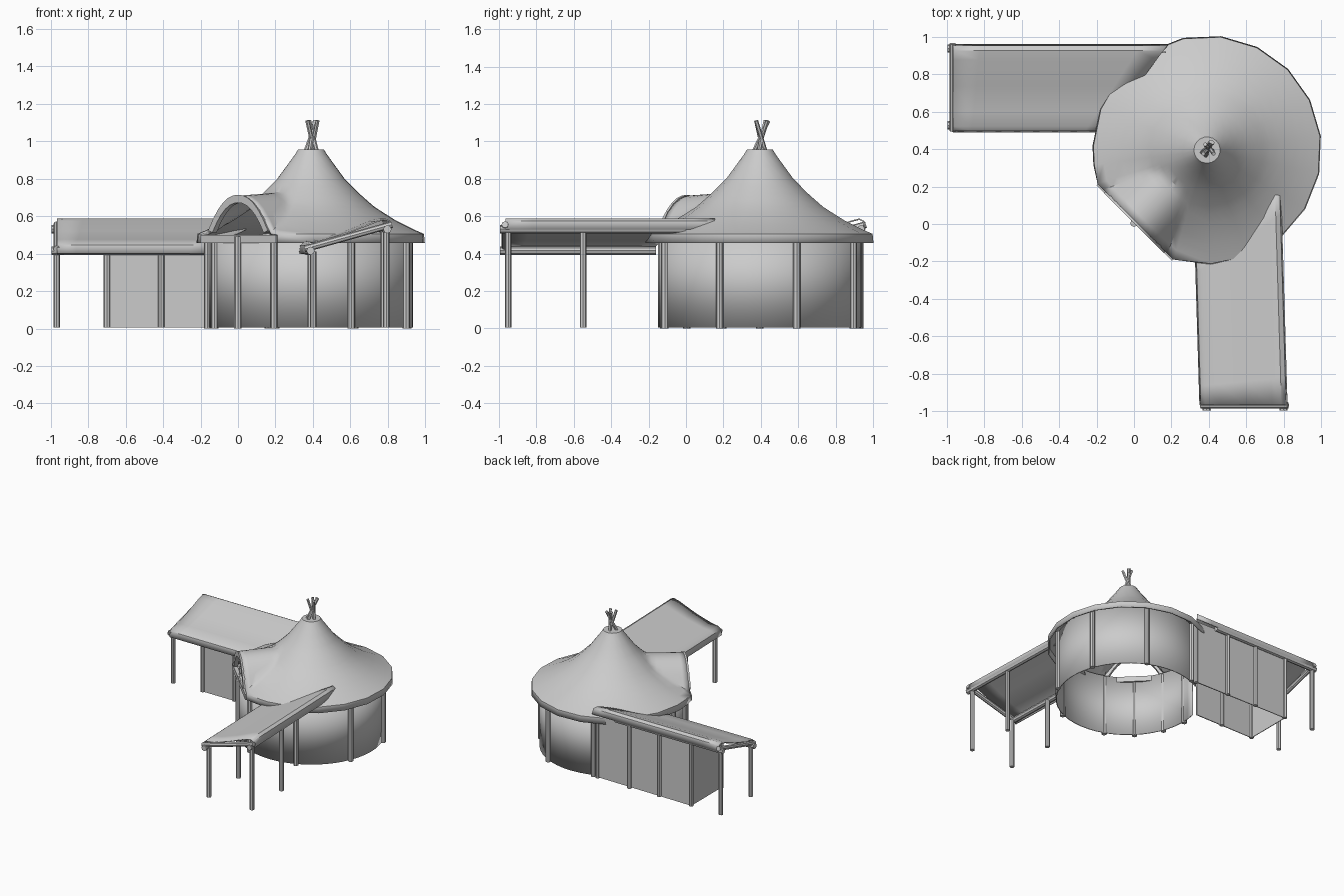
import bpy, bmesh
from math import sin, cos, radians, atan2, pi
from mathutils import Vector

if "Cube" in bpy.data.objects:
    bpy.data.objects.remove(bpy.data.objects["Cube"])

CX, CY = 0.39, 0.395
DOOR = 225  # direction the entrance faces, degrees


def make(name, verts, faces, thick=0.0, offset=-1, smooth=True):
    me = bpy.data.meshes.new(name)
    me.from_pydata([tuple(v) for v in verts], [], faces)
    bm = bmesh.new()
    bm.from_mesh(me)
    bmesh.ops.recalc_face_normals(bm, faces=bm.faces)
    bm.to_mesh(me)
    bm.free()
    ob = bpy.data.objects.new(name, me)
    bpy.context.collection.objects.link(ob)
    if thick:
        m = ob.modifiers.new("thickness", 'SOLIDIFY')
        m.thickness, m.offset = thick, offset
    if smooth:
        bpy.ops.object.select_all(action='DESELECT')
        bpy.context.view_layer.objects.active = ob
        ob.select_set(True)
        bpy.ops.object.shade_smooth_by_angle(angle=radians(35))
    return ob


def log(name, a, b, r=0.018, n=8):
    a, b = Vector(a), Vector(b)
    q = (b - a).to_track_quat('Z', 'Y')
    ring = [q @ Vector((r * cos(2 * pi * i / n), r * sin(2 * pi * i / n), 0)) for i in range(n)]
    vs = [a + p for p in ring] + [b + p for p in ring]
    fs = [(i, (i + 1) % n, n + (i + 1) % n, n + i) for i in range(n)]
    return make(name, vs, fs + [tuple(range(n)), tuple(range(n, 2 * n))])


def polar(r, deg, z=0.0):
    return Vector((CX + r * cos(radians(deg)), CY + r * sin(radians(deg)), z))


# roof: swept profile (radius, height) with an arched dormer raised over the entrance
PROFILE = [(0, .955), (.07, .955), (.085, .93), (.18, .80), (.26, .72), (.34, .65), (.45, .58), (.57, .52), (.62, .50)]


def cone(r):
    for (r0, z0), (r1, z1) in zip(PROFILE, PROFILE[1:]):
        if r <= r1:
            return z0 + (z1 - z0) * (r - r0) / (r1 - r0)
    return PROFILE[-1][1]


def arch(s):
    return .50 + .21 * (1 - (abs(s) / .235) ** 2.2)


HALF = 28
offs = [i * 4 for i in range(-7, 8)] + [HALF + i * 19 for i in range(1, 16)]
offs.append(HALF + 304 * 15.5 / 16)
rings = [.07, .085, .13, .18, .22, .26, .30, .34, .39, .45, .50, .55, .60]
verts, faces = [], []
n = len(offs)
for r in rings:
    for o in offs:
        inside = abs(o) <= HALF
        rim = .54 / cos(radians(o)) if inside else .607
        rr = r if r < .1 else r * (1 + (rim / .60 - 1) * (r - .1) / .5)
        z = cone(rr)
        if inside and r > .15:
            d, s = rr * cos(radians(o)), rr * sin(radians(o))
            z = max(z, arch(s) + .05 * (.54 - d))
        verts.append(polar(rr, DOOR + o, z))
for k in range(len(rings) - 1):
    for i in range(n):
        j = (i + 1) % n
        faces.append((k * n + i, k * n + j, (k + 1) * n + j, (k + 1) * n + i))
faces.append(tuple(range(n)))
# hanging skirt everywhere except under the dormer
base = (len(rings) - 1) * n
for o in offs:
    rim = .54 / cos(radians(o)) if abs(o) <= HALF else .612
    verts.append(polar(rim, DOOR + o, .457))
for i in range(14, n):
    j = (i + 1) % n
    faces.append((base + i, base + j, base + n + j, base + n + i))
make("hut_roof", verts, faces, .012)


# entrance arch trim and sill beam, in a frame across the doorway
def door_pt(s, z, d):
    a = radians(DOOR)
    return Vector((CX + d * cos(a) - s * sin(a), CY + d * sin(a) + s * cos(a), z))


S = [-.225 + .45 * i / 12 for i in range(13)]
tv, tf = [], []
for s in S:
    zi = .47 + (arch(s) - .47) * .84
    tv += [door_pt(s, arch(s) + .004, .552), door_pt(s * .86, zi, .552),
           door_pt(s * .86, zi, .52), door_pt(s, arch(s) - .006, .52)]
for i in range(12):
    for k in range(4):
        a, b = i * 4 + k, i * 4 + (k + 1) % 4
        tf.append((a, b, b + 4, a + 4))
make("entrance_arch_trim", tv, tf + [(0, 1, 2, 3), (48, 49, 50, 51)])
bv = [door_pt(s, z, d) for s in (-.285, .285) for z, d in ((.457, .55), (.50, .55), (.50, .52), (.457, .52))]
make("entrance_sill_beam", bv, [(0, 1, 2, 3), (4, 5, 6, 7)] + [(k, (k + 1) % 4, 4 + (k + 1) % 4, 4 + k) for k in range(4)])

# round wall, open where the side room joins it
wang = [166 + (314 * i / 42) for i in range(43)]
wv = [polar(.545, a, z) for a in wang for z in (.005, .50)]
make("hut_wall", wv, [(2 * i, 2 * i + 2, 2 * i + 3, 2 * i + 1) for i in range(42)], .008)
for a in (-67, -23, 21, 65, 110, 180, 201, 225, 249):
    log("hut_post", polar(.552, a, 0), polar(.552, a, .49), .02)

# crossed poles at the smoke hole
for a, b in (((-.035, -.02), (.03, .04)), ((.035, -.01), (-.01, .03)),
             ((.0, .035), (.035, -.02)), ((-.01, -.04), (.02, .045)), ((.02, .02), (-.02, -.02))):
    log("smoke_pole", (CX + a[0], CY + a[1], .93), (CX + b[0], CY + b[1], 1.11), .011, 6)


# wings: u runs outward, v across from low edge to high edge
def front(u, v, z):
    return Vector((.355 + v + .03 * (u - .9), -u, z))


def left(u, v, z):
    return Vector((-u, .497 + v, z))


CLOTH = [(-.008, .40), (.0, .445), (.025, .465), (.10, .475), (.24, .52), (.38, .575),
         (.43, .588), (.455, .575), (.463, .53)]


def wing(name, f, low_in, high_in, posts):
    vs, fs, m = [], [], 8
    for v, z in CLOTH:
        t = max(0, v / .46)
        u0 = low_in + (high_in - low_in) * t
        for i in range(m + 1):
            vs.append(f(u0 + (.965 - u0) * i / m, v, z))
    for k in range(len(CLOTH) - 1):
        for i in range(m):
            a = k * (m + 1) + i
            fs.append((a, a + 1, a + m + 2, a + m + 1))
    make(name + "_roof", vs, fs, .008)
    log(name + "_low_beam", f(low_in, .03, .415), f(.995, .03, .415), .022)
    log(name + "_high_beam", f(high_in + .2, .44, .53), f(.995, .44, .53), .022)
    log(name + "_end_beam", f(.968, .0, .425), f(.968, .465, .555), .018)
    for u in posts:
        log(name + "_low_post", f(u, .045, .005), f(u, .045, .41))
        log(name + "_high_post", f(u, .435, .005), f(u, .435, .53))


wing("front_wing", front, .16, -.2, (.95, .55))
wing("left_wing", left, .16, -.18, (.968, .70, .41))
log("left_wing_inner_post", left(.14, .435, 0), left(.14, .435, .52))
log("left_wing_hut_post", left(-.16, .42, 0), left(-.16, .42, .50))

# side room walls under the left wing
pts = [(.16, .045, .42), (.70, .045, .42), (.70, .435, .54), (-.17, .42, .53)]
rv = [left(u, v, z) for u, v, h in pts for z in (.005, h)]
make("side_room_wall", rv, [(2 * i, 2 * i + 2, 2 * i + 3, 2 * i + 1) for i in range(3)], .008, 0, False)
